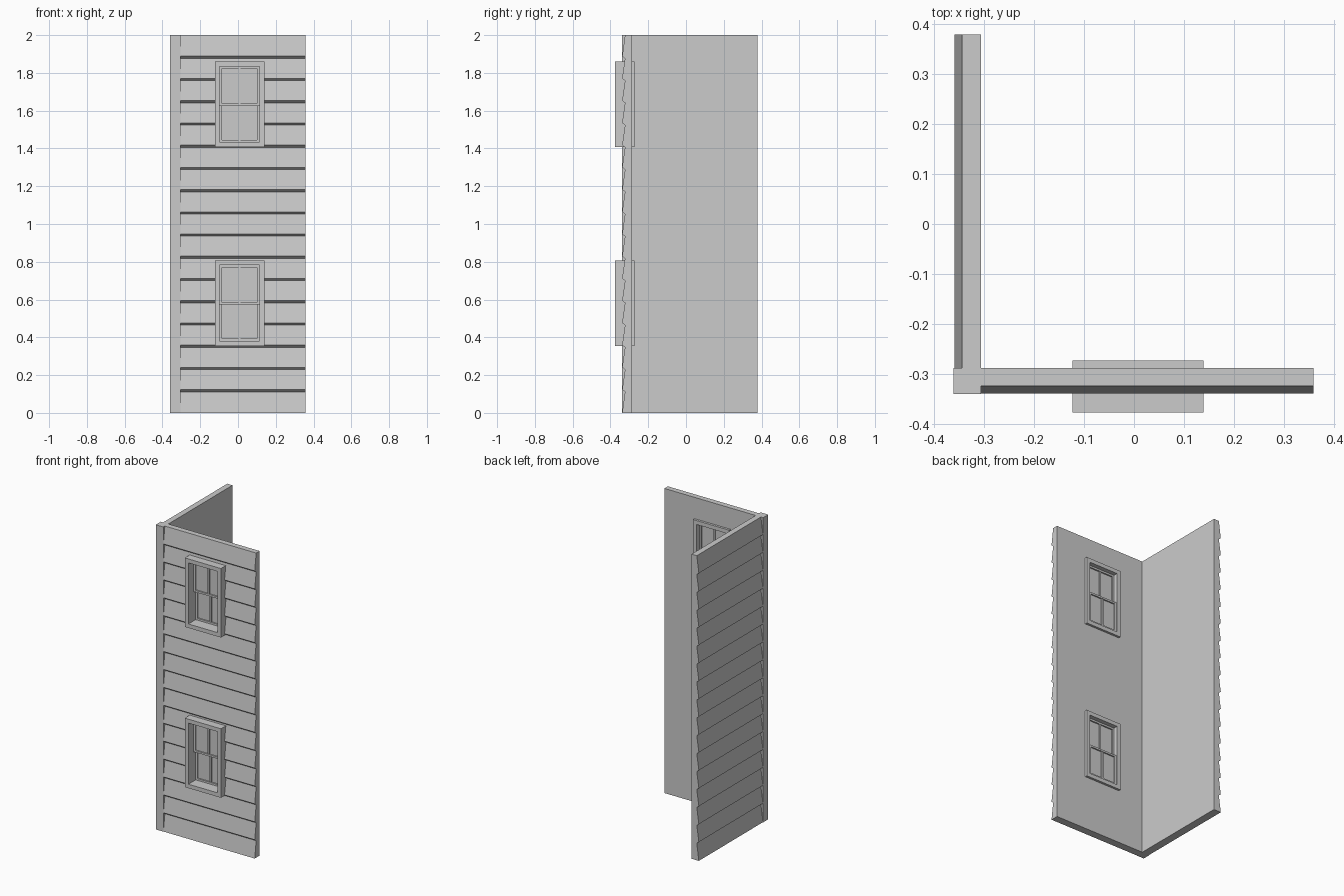
import bpy, bmesh
from mathutils import Vector

if "Cube" in bpy.data.objects:
    bpy.data.objects.remove(bpy.data.objects["Cube"])

H = 2.0
BOARDS = 17
PITCH = H / BOARDS


def make_object(name, bm):
    bmesh.ops.recalc_face_normals(bm, faces=bm.faces)
    mesh = bpy.data.meshes.new(name)
    bm.to_mesh(mesh)
    bm.free()
    ob = bpy.data.objects.new(name, mesh)
    bpy.context.collection.objects.link(ob)
    return ob


def add_box(bm, x0, x1, y0, y1, z0, z1):
    verts = bmesh.ops.create_cube(bm, size=1)["verts"]
    for v in verts:
        v.co = Vector(((x0 + x1) / 2 + v.co.x * (x1 - x0),
                       (y0 + y1) / 2 + v.co.y * (y1 - y0),
                       (z0 + z1) / 2 + v.co.z * (z1 - z0)))


def add_prism(bm, points, offset):
    verts = [bm.verts.new(p) for p in points]
    face = bm.faces.new(verts)
    ext = bmesh.ops.extrude_face_region(bm, geom=[face], use_keep_orig=True)
    moved = [g for g in ext["geom"] if isinstance(g, bmesh.types.BMVert)]
    bmesh.ops.translate(bm, verts=moved, vec=offset)


def siding_profile(lip, recess, inner):
    """Sawtooth clapboard outline as (depth, z) pairs."""
    pts = [(inner, 0), (lip, 0)]
    for i in range(1, BOARDS):
        pts += [(recess, i * PITCH - 0.006), (lip, i * PITCH + 0.006)]
    return pts + [(recess, H), (inner, H)]


def add_frame(bm, x0, x1, y0, y1, z0, z1, w):
    """Rectangular ring of border width w, bridged from outer and inner loops."""
    loops = []
    for y in (y0, y1):
        for d in (0, w):
            loops.append([bm.verts.new(p) for p in (
                (x0 + d, y, z0 + d), (x1 - d, y, z0 + d),
                (x1 - d, y, z1 - d), (x0 + d, y, z1 - d))])
    for a, b in ((0, 1), (1, 3), (3, 2), (2, 0)):
        for i in range(4):
            j = (i + 1) % 4
            bm.faces.new((loops[a][i], loops[a][j], loops[b][j], loops[b][i]))


# Front wall with clapboards
bm = bmesh.new()
add_prism(bm, [(-0.306, d, z) for d, z in siding_profile(-0.338, -0.323, -0.287)],
          Vector((0.664, 0, 0)))
front = make_object("front_wall", bm)

# Left wall with clapboards
bm = bmesh.new()
add_prism(bm, [(d, -0.289, z) for d, z in siding_profile(-0.358, -0.343, -0.305)],
          Vector((0, 0.667, 0)))
make_object("left_wall", bm)

# Corner post
bm = bmesh.new()
add_box(bm, -0.36, -0.305, -0.339, -0.287, 0, H)
make_object("corner_post", bm)

# Double-hung windows
X0, X1, WH = -0.123, 0.139, 0.453
XC = (X0 + X1) / 2
for label, z in (("lower", 0.355), ("upper", 1.407)):
    # Opening through the wall
    bm = bmesh.new()
    add_box(bm, X0 + 0.012, X1 - 0.012, -0.5, -0.2, z + 0.012, z + WH - 0.012)
    cutter = make_object(label + "_cutter", bm)
    cutter.hide_render = True
    cutter.hide_viewport = False
    mod = front.modifiers.new("opening", "BOOLEAN")
    mod.operation = "DIFFERENCE"
    mod.solver = "EXACT"
    mod.object = cutter
    bpy.context.view_layer.objects.active = front
    bpy.ops.object.modifier_apply(modifier=mod.name)
    bpy.data.objects.remove(cutter)

    # Casing
    bm = bmesh.new()
    add_frame(bm, X0, X1, -0.376, -0.272, z, z + WH, 0.026)
    make_object(label + "_window_casing", bm)

    # Sashes with a centre bar and glass: top one outside, bottom one inside
    a, b = X0 + 0.026, X1 - 0.026
    for part, y, s0, s1 in (("top", -0.322, z + 0.218, z + WH - 0.026),
                            ("bottom", -0.301, z + 0.026, z + 0.230)):
        bm = bmesh.new()
        add_frame(bm, a, b, y, y + 0.021, s0, s1, 0.012)
        add_box(bm, XC - 0.006, XC + 0.006, y + 0.002, y + 0.019, s0 + 0.012, s1 - 0.012)
        make_object(f"{label}_window_{part}_sash", bm)
        bm = bmesh.new()
        add_box(bm, a + 0.006, b - 0.006, y + 0.009, y + 0.012, s0 + 0.006, s1 - 0.006)
        make_object(f"{label}_window_{part}_glass", bm)
